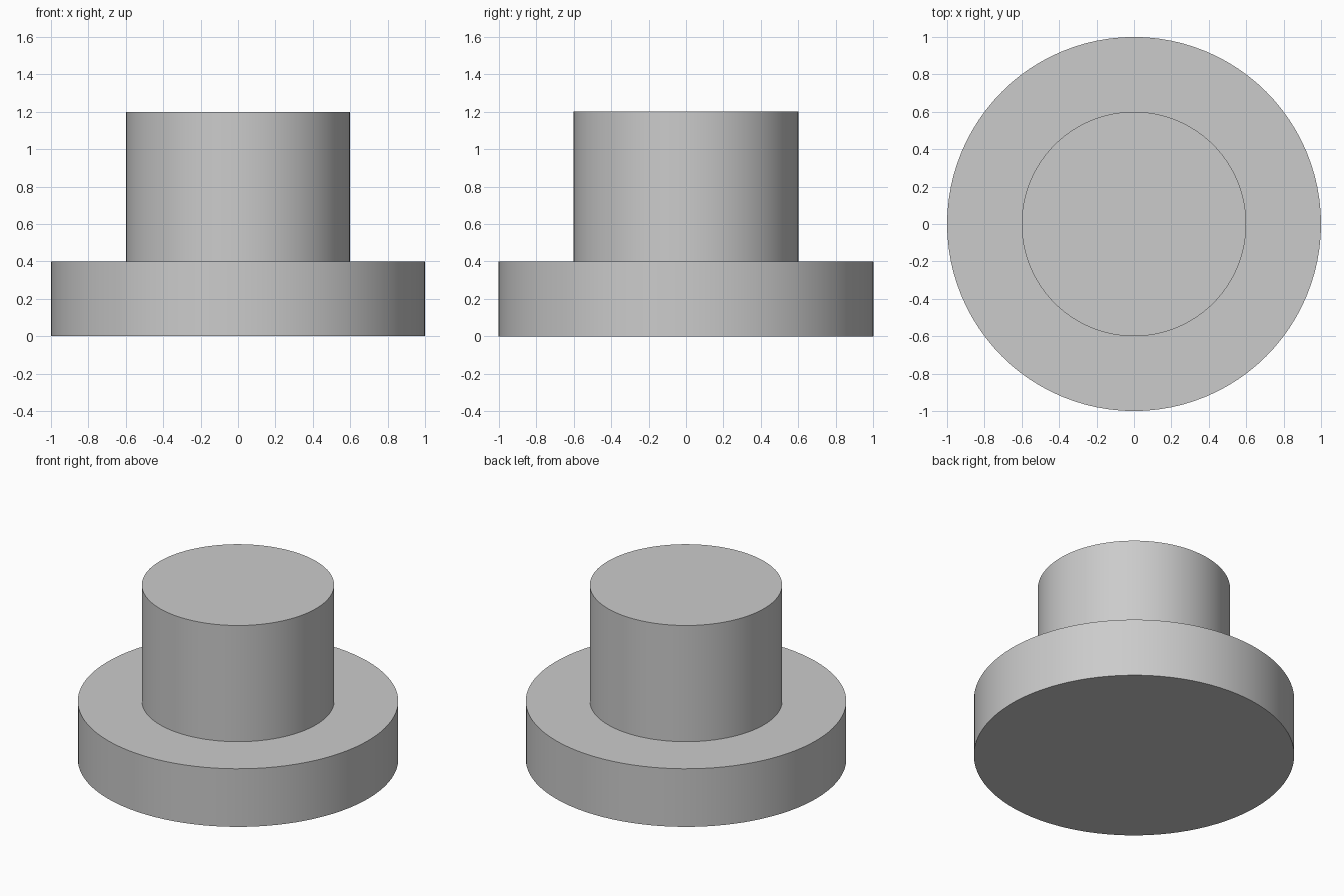
import bpy
import bmesh
from math import radians

SIDES = 96

cube = bpy.data.objects.get("Cube")
if cube:
    bpy.data.objects.remove(cube, do_unlink=True)

# Plain grey for the whole body
grey = bpy.data.materials.new("plain grey")
grey.use_nodes = True
grey.diffuse_color = (0.6, 0.6, 0.6, 1)
grey.node_tree.nodes["Principled BSDF"].inputs["Base Color"].default_value = grey.diffuse_color

# Stepped body: rings of (radius, height) joined into one closed solid
profile = [(1.0, 0.0), (1.0, 0.4), (0.6, 0.4), (0.6, 1.2)]
bm = bmesh.new()
rings = []
for radius, height in profile:
    ring = bmesh.ops.create_circle(bm, segments=SIDES, radius=radius)["verts"]
    bmesh.ops.translate(bm, verts=ring, vec=(0, 0, height))
    rings.append(ring)
for lower, upper in zip(rings, rings[1:]):
    for i in range(SIDES):
        j = (i + 1) % SIDES
        bm.faces.new((lower[i], lower[j], upper[j], upper[i]))

# Bottom and top caps
bm.faces.new(rings[0])
bm.faces.new(rings[-1])
bmesh.ops.recalc_face_normals(bm, faces=bm.faces)

mesh = bpy.data.meshes.new("flanged_plug")
bm.to_mesh(mesh)
bm.free()
mesh.materials.append(grey)
plug = bpy.data.objects.new("flanged_plug", mesh)
bpy.context.collection.objects.link(plug)

# Smooth walls with crisp rims
bpy.ops.object.select_all(action="DESELECT")
plug.select_set(True)
bpy.context.view_layer.objects.active = plug
bpy.ops.object.shade_smooth_by_angle(angle=radians(30))
